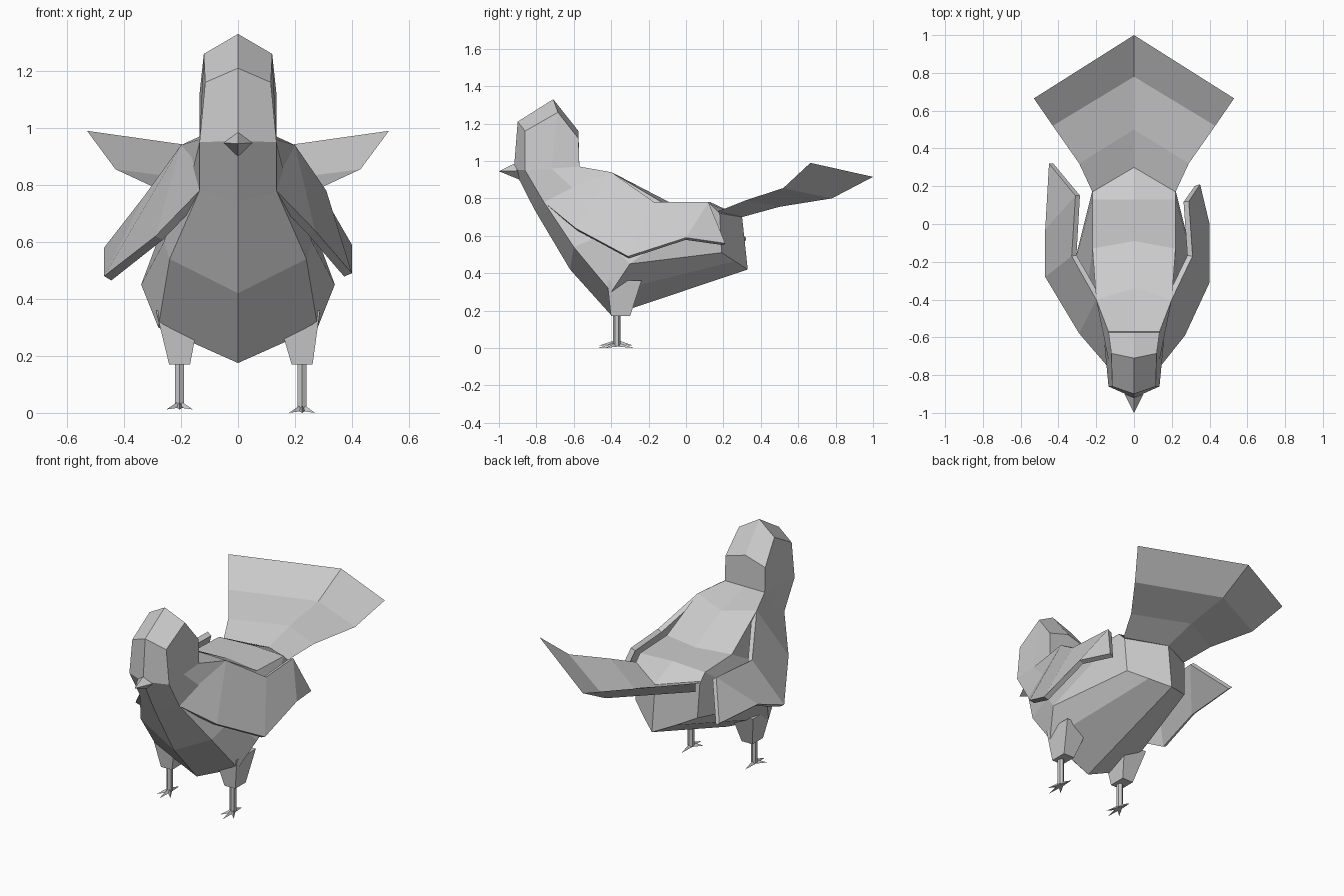
import bpy, math
from mathutils import Vector

if "Cube" in bpy.data.objects:
    bpy.data.objects.remove(bpy.data.objects["Cube"])


def make(name, verts, faces):
    me = bpy.data.meshes.new(name)
    me.from_pydata([tuple(v) for v in verts], [], faces)
    me.update()
    ob = bpy.data.objects.new(name, me)
    bpy.context.collection.objects.link(ob)
    return ob


def mirror(ob):
    m = ob.modifiers.new("Mirror", 'MIRROR')
    m.use_clip = True
    return ob


def strip(rows):
    """Quads between neighbouring rows of equal length."""
    n = len(rows[0])
    verts = [p for r in rows for p in r]
    faces = [(a * n + i, (a + 1) * n + i, (a + 1) * n + i + 1, a * n + i + 1)
             for a in range(len(rows) - 1) for i in range(n - 1)]
    return verts, faces


def prism(name, a, b, ra, rb, sides):
    """Tapered bar from a to b; ra and rb are (rx, ry) radii."""
    verts = []
    for c, r in ((a, ra), (b, rb)):
        for k in range(sides):
            t = 2 * math.pi * (k + 0.5) / sides
            verts.append((c[0] + r[0] * math.cos(t), c[1] + r[1] * math.sin(t), c[2]))
    faces = [(k, (k + 1) % sides, sides + (k + 1) % sides, sides + k) for k in range(sides)]
    faces += [tuple(reversed(range(sides))), tuple(range(sides, 2 * sides))]
    return make(name, verts, faces)


# Head and body: half rings from front/belly centre to back centre
rings = [
    [(0, -.90, 1.21), (.115, -.86, 1.16), (.12, -.685, 1.26), (.135, -.575, 1.12), (0, -.575, 1.16)],
    [(0, -.92, .955), (.135, -.86, .95), (.135, -.72, .96), (.135, -.57, .97), (0, -.57, .97)],
    [(0, -.81, .74), (.135, -.76, .78), (.16, -.60, .85), (.20, -.40, .94), (0, -.34, .91)],
    [(0, -.62, .42), (.24, -.60, .54), (.26, -.45, .60), (.22, -.13, .78), (0, -.09, .78)],
    [(0, -.40, .175), (.28, -.40, .30), (.34, -.30, .45), (.22, .13, .77), (0, .13, .78)],
    [(0, .33, .42), (.11, .26, .465), (.21, .19, .51), (.22, .18, .72), (0, .30, .70)],
]
verts, faces = strip(rings)
crown = len(verts)
verts.append((0, -.71, 1.33))
faces += [(0, 1, 2, crown), (crown, 2, 3, 4), (29, 28, 27, 26, 25)]
mirror(make("body", verts, faces))

# Beak
mirror(make("beak", [(0, -.92, .985), (.05, -.90, .948), (0, -.89, .90), (0, -1, .945)],
            [(0, 3, 1), (1, 3, 2)]))

# Fanned tail: centre line and raised outer edge
tail = [[(0, .13, .70), (.21, .08, .71)],
        [(0, .30, .70), (.22, .17, .73)],
        [(0, .50, .755), (.29, .32, .79)],
        [(0, .78, .80), (.43, .52, .855)],
        [(0, 1.0, .915), (.53, .665, .99)]]
mirror(make("tail", *strip(tail)))


# Wings: upper edge, lower edge, then tip; the left one is held further out
def wing(name, upper, lower, tip, side):
    v = [p for pair in zip(upper, lower) for p in pair] + [tip]
    f = [(2 * i + 1, 2 * i + 3, 2 * i + 2, 2 * i) for i in range(3)] + [(7, 8, 6)]
    if side < 0:
        f = [tuple(reversed(q)) for q in f]
    ob = make(name, [(side * x, y, z) for x, y, z in v], f)
    s = ob.modifiers.new("Thickness", 'SOLIDIFY')
    s.thickness = .03
    s.offset = -1


wing("right_wing",
     [(.135, -.57, .97), (.20, -.40, .94), (.31, -.17, .78), (.29, .12, .78)],
     [(.135, -.76, .78), (.27, -.59, .64), (.40, -.31, .49), (.40, 0, .59)],
     (.35, .21, .56), 1)
wing("left_wing",
     [(.135, -.57, .97), (.20, -.40, .94), (.33, -.17, .76), (.31, .15, .77)],
     [(.135, -.76, .78), (.29, -.58, .62), (.47, -.28, .48), (.47, -.03, .58)],
     (.45, .32, .59), -1)

# Legs: thigh, shin and four pointed toes on each side
for side, name, x, lift in ((1, "right", .225, 0), (-1, "left", .205, .012)):
    fx, fy = side * x, -.37
    prism(name + "_thigh", (fx, -.35, .17), (side * .21, -.33, .36), (.052, .072), (.11, .13), 4)
    prism(name + "_shin", (fx, fy, .012 + lift), (fx, fy, .19), (.018, .02), (.018, .02), 6)
    for k, (ang, length) in enumerate(((-90, .10), (-52, .075), (-128, .075), (90, .09))):
        d = Vector((math.cos(math.radians(ang)), math.sin(math.radians(ang)), 0))
        s = Vector((-d.y, d.x, 0)) * .014
        o = Vector((fx, fy, lift))
        pts = [o + s + Vector((0, 0, .008)), o - s + Vector((0, 0, .008)),
               o + Vector((0, 0, .032)), o + d * length]
        make(f"{name}_toe_{k + 1}", pts, [(0, 2, 3), (2, 1, 3), (1, 0, 3), (0, 1, 2)])
